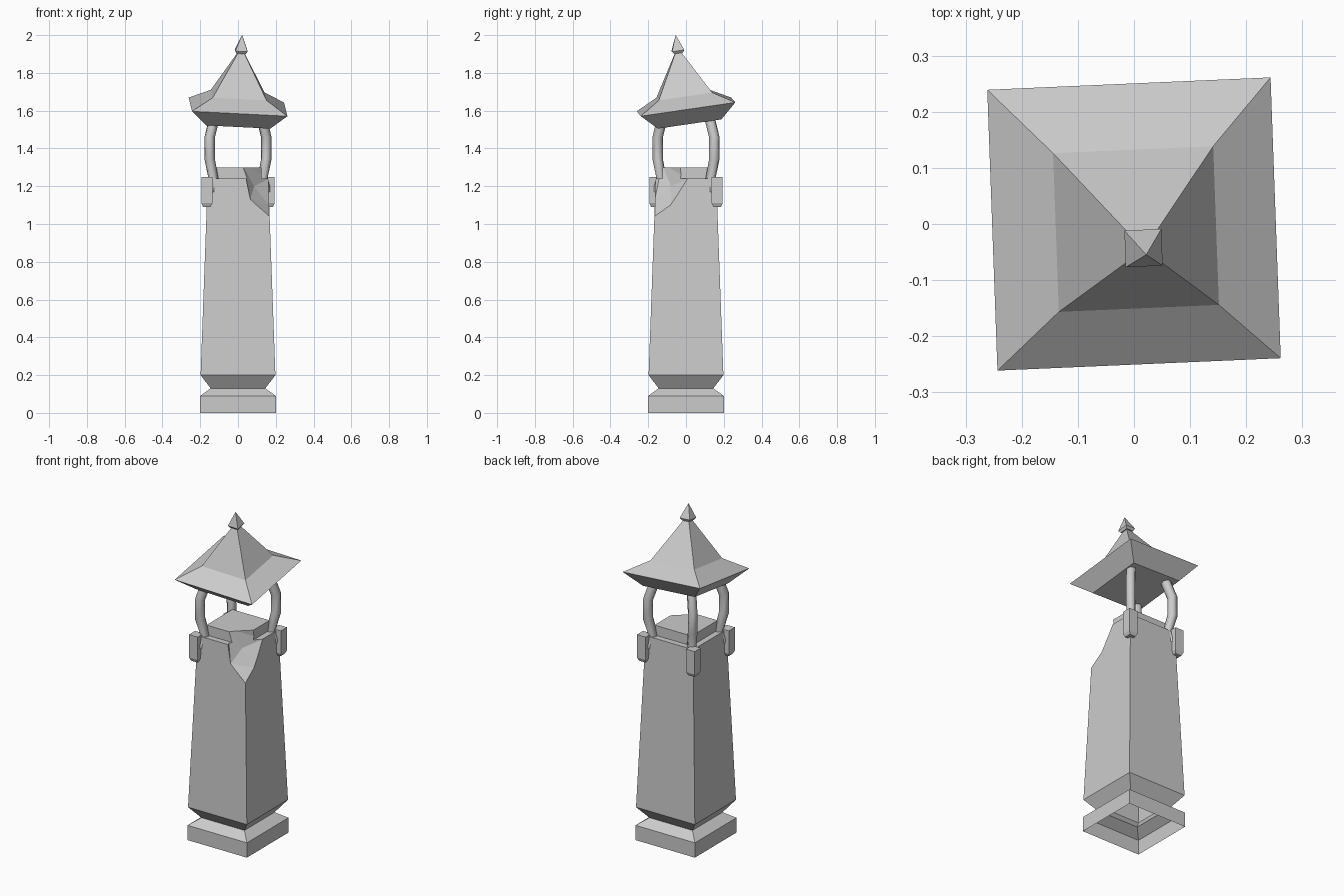
import bpy, bmesh, math
from mathutils import Vector, Matrix, Euler

if "Cube" in bpy.data.objects:
    bpy.data.objects.remove(bpy.data.objects["Cube"])

stone = bpy.data.materials.new("grey_stone")
stone.use_nodes = True
GREY = (0.6, 0.6, 0.6, 1)
stone.diffuse_color = GREY
stone.node_tree.nodes["Principled BSDF"].inputs["Base Color"].default_value = GREY


def make(name, bm):
    bmesh.ops.recalc_face_normals(bm, faces=bm.faces)
    mesh = bpy.data.meshes.new(name)
    bm.to_mesh(mesh)
    bm.free()
    mesh.materials.append(stone)
    ob = bpy.data.objects.new(name, mesh)
    bpy.context.collection.objects.link(ob)
    return ob


def square_loft(bm, profile):
    """Stack square rings given as (half width, height); zero width ends in a point."""
    rings = []
    for half, z in profile:
        if half == 0:
            rings.append([bm.verts.new((0, 0, z))])
        else:
            rings.append([bm.verts.new((half * sx, half * sy, z))
                          for sx, sy in ((1, 1), (-1, 1), (-1, -1), (1, -1))])
    for low, high in zip(rings, rings[1:]):
        for i in range(4):
            j = (i + 1) % 4
            top = [high[0]] if len(high) == 1 else [high[j], high[i]]
            bm.faces.new([low[i], low[j]] + top)
    for ring in (rings[0], rings[-1]):
        if len(ring) == 4:
            bm.faces.new(ring)


# Tapered pillar with waisted base and raised cap
bm = bmesh.new()
square_loft(bm, [(0.2, 0), (0.2, 0.09), (0.145, 0.13), (0.198, 0.2),
                 (0.16, 1.24), (0.125, 1.24), (0.125, 1.3)])
pillar = make("pillar", bm)

# Jagged chip knocked out of the front corner
bm = bmesh.new()
for p in ((0.165, -0.165, 1.04), (0.065, -0.165, 1.13), (0.163, -0.08, 1.1),
          (0.045, -0.165, 1.24), (0.163, 0.01, 1.24), (0.085, -0.08, 1.2),
          (0.02, -0.127, 1.32), (0.127, -0.03, 1.32),
          (0.5, -0.5, 1.04), (0.5, -0.5, 1.35)):
    bm.verts.new(p)
bmesh.ops.convex_hull(bm, input=bm.verts)
chip = make("chip_cutter", bm)
cut = pillar.modifiers.new("chip", "BOOLEAN")
cut.operation = "DIFFERENCE"
cut.solver = "EXACT"
cut.object = chip
bpy.context.view_layer.update()
carved = bpy.data.meshes.new_from_object(
    pillar.evaluated_get(bpy.context.evaluated_depsgraph_get()))
pillar.modifiers.clear()
pillar.data = carved
bpy.data.objects.remove(chip)

# The pillar is hollow and open underneath
bm = bmesh.new()
bm.from_mesh(carved)
floor = [f for f in bm.faces if f.calc_center_median().z < 0.001]
bmesh.ops.delete(bm, geom=floor, context="FACES")
bm.to_mesh(carved)
bm.free()


def bracket(name, sx, sy):
    bm = bmesh.new()
    square_loft(bm, [(0.02, 1.09), (0.029, 1.11), (0.029, 1.25)])
    bmesh.ops.translate(bm, verts=bm.verts, vec=(0.165 * sx, 0.165 * sy, 0))
    make(name, bm)


def post(name, sx, sy):
    """Six-sided bowed post following a path in the corner's diagonal plane."""
    bm = bmesh.new()
    out = Vector((sx, sy, 0)).normalized()
    side = Vector((-out.y, out.x, 0))
    rings = []
    for d, z, lean in ((0.15, 1.17, 0), (0.13, 1.24, 0.2), (0.15, 1.345, -0.2),
                       (0.15, 1.46, 0.2), (0.125, 1.56, 0.3)):
        centre = Vector((d * sx, d * sy, z))
        ring = []
        for k in range(6):
            a = k * math.tau / 6
            tilt = Vector((0, 0, lean * 0.028 * math.cos(a)))
            ring.append(bm.verts.new(
                centre + 0.028 * (out * math.cos(a) + side * math.sin(a)) + tilt))
        rings.append(ring)
    for low, high in zip(rings, rings[1:]):
        for i in range(6):
            j = (i + 1) % 6
            bm.faces.new((low[i], low[j], high[j], high[i])).smooth = True
    bm.faces.new(rings[0])
    bm.faces.new(rings[-1])
    ob = make(name, bm)
    for e in ob.data.edges:
        e.use_edge_sharp = False


# Brackets and posts on the three intact corners
for label, sx, sy in (("front_right", -1, -1), ("back_right", -1, 1), ("back_left", 1, 1)):
    bracket(label + "_bracket", sx, sy)
    post(label + "_post", sx, sy)

# Crooked roof and finial share one tilt
tilt = (Matrix.Translation((0, 0, 1.62))
        @ Euler((math.radians(8.3), math.radians(2.9), math.radians(2.5))).to_matrix().to_4x4())
for name, profile in (
        ("roof", [(0.17, -0.083), (0.253, 0), (0.143, 0.063), (0, 0.32)]),
        ("finial", [(0.024, 0.288), (0.033, 0.302), (0, 0.386)])):
    bm = bmesh.new()
    square_loft(bm, profile)
    bm.transform(tilt)
    make(name, bm)
